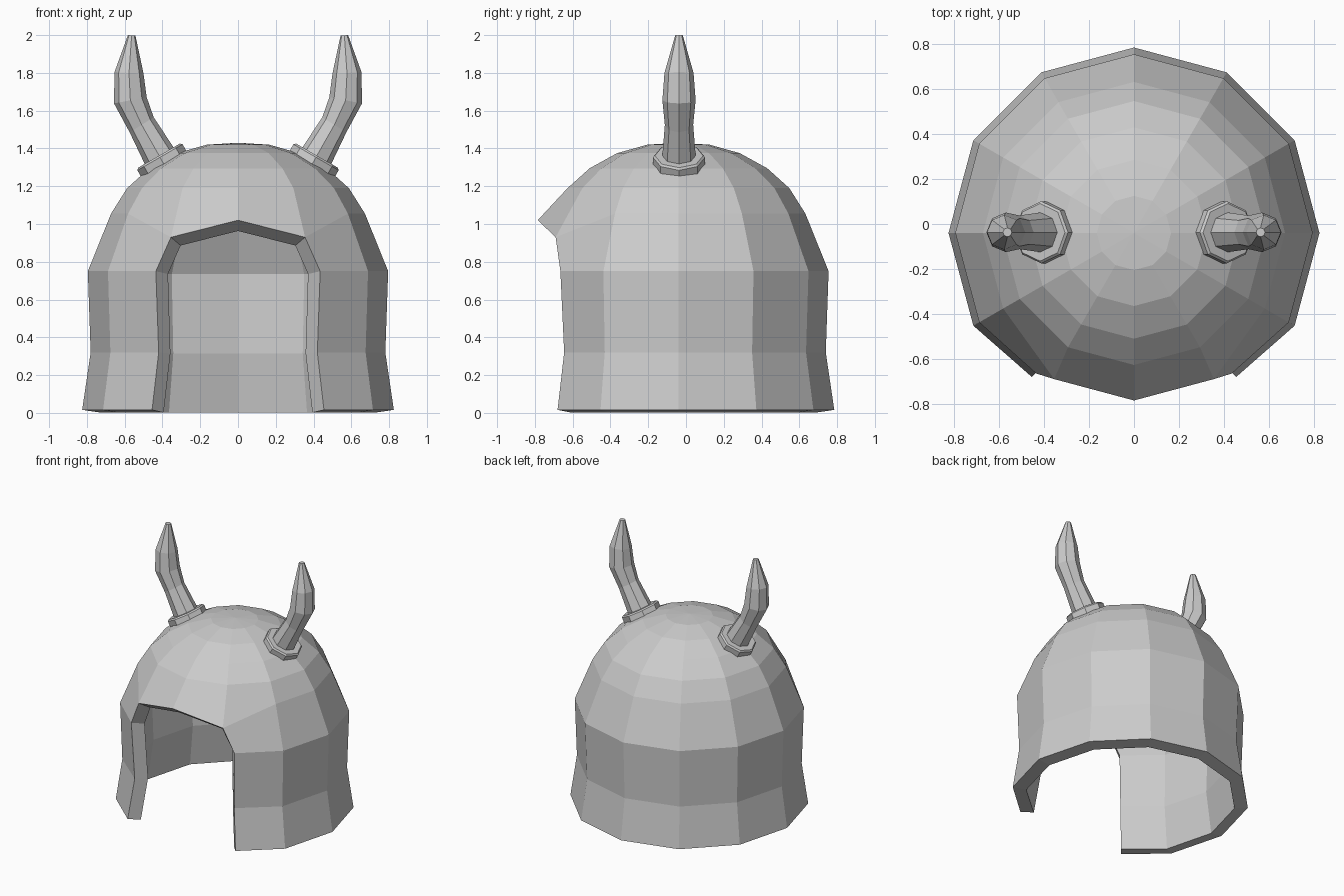
import bpy, bmesh
from math import sin, cos, pi, radians

if "Cube" in bpy.data.objects:
    bpy.data.objects.remove(bpy.data.objects["Cube"])

CY = -0.04   # shell axis in y


def make_object(name, bm):
    bmesh.ops.recalc_face_normals(bm, faces=bm.faces)
    mesh = bpy.data.meshes.new(name)
    bm.to_mesh(mesh)
    bm.free()
    obj = bpy.data.objects.new(name, mesh)
    bpy.context.collection.objects.link(obj)
    return obj


# Helmet shell: 12-sided lathe, with the front columns open below the brow
profile = [(0.825, 0.016), (0.78, 0.32), (0.795, 0.75), (0.672, 1.055),
           (0.587, 1.19), (0.47, 1.295), (0.325, 1.375), (0.165, 1.42)]
# Edge of the face opening (x, y, z), one point per ring from the bottom
opening = [(0.455, -0.68, 0.016), (0.42, -0.645, 0.32),
           (0.435, -0.665, 0.75), (0.355, -0.69, 0.93)]
brow_peak = (0, -0.785, 1.02)
N, FRONT, SIDES = 12, 9, (8, 10)

bm = bmesh.new()
rings = []
for j, (r, z) in enumerate(profile):
    ring = []
    for i in range(N):
        a = 2 * pi * i / N
        co = (r * cos(a), CY + r * sin(a), z)
        if j < len(opening) and i in SIDES:
            x, y, z2 = opening[j]
            co = (x if i == 10 else -x, y, z2)
        elif j == 3 and i == FRONT:
            co = brow_peak
        ring.append(bm.verts.new(co) if j >= 3 or i != FRONT else None)
    rings.append(ring)
for lo, hi in zip(rings, rings[1:]):
    for i in range(N):
        k = (i + 1) % N
        quad = (lo[i], lo[k], hi[k], hi[i])
        if None not in quad:
            bm.faces.new(quad)
apex = bm.verts.new((0, CY, 1.43))
for i in range(N):
    bm.faces.new((rings[-1][i], rings[-1][(i + 1) % N], apex))
shell = make_object("helmet_shell", bm)
solid = shell.modifiers.new("thickness", 'SOLIDIFY')
solid.thickness = 0.095
solid.offset = -1


def loft(name, stations, sides=8):
    """Rings of (x, z, radius, tilt in degrees) in the xz plane, capped and mirrored."""
    bm = bmesh.new()
    loops = []
    for x, z, r, tilt in stations:
        t = radians(tilt)
        loop = []
        for i in range(sides):
            a = 2 * pi * i / sides
            u, v = r * cos(a), r * sin(a)
            loop.append(bm.verts.new((x + u * cos(t), CY + 0.003 + v, z - u * sin(t))))
        loops.append(loop)
    for lo, hi in zip(loops, loops[1:]):
        for i in range(sides):
            k = (i + 1) % sides
            bm.faces.new((lo[i], lo[k], hi[k], hi[i]))
    bm.faces.new(loops[0])
    bm.faces.new(loops[-1])
    obj = make_object(name, bm)
    mirror = obj.modifiers.new("mirror", 'MIRROR')
    mirror.mirror_object = shell
    return obj


# Collars and curved horns on both sides
loft("horn_collars", [(0.39, 1.313, 0.138, 30), (0.413, 1.353, 0.138, 30),
                      (0.418, 1.362, 0.128, 30)])
loft("horns", [(0.405, 1.34, 0.09, 30), (0.51, 1.525, 0.075, 32),
               (0.57, 1.655, 0.088, 11), (0.577, 1.80, 0.077, -3),
               (0.563, 1.999, 0.02, -3)])
